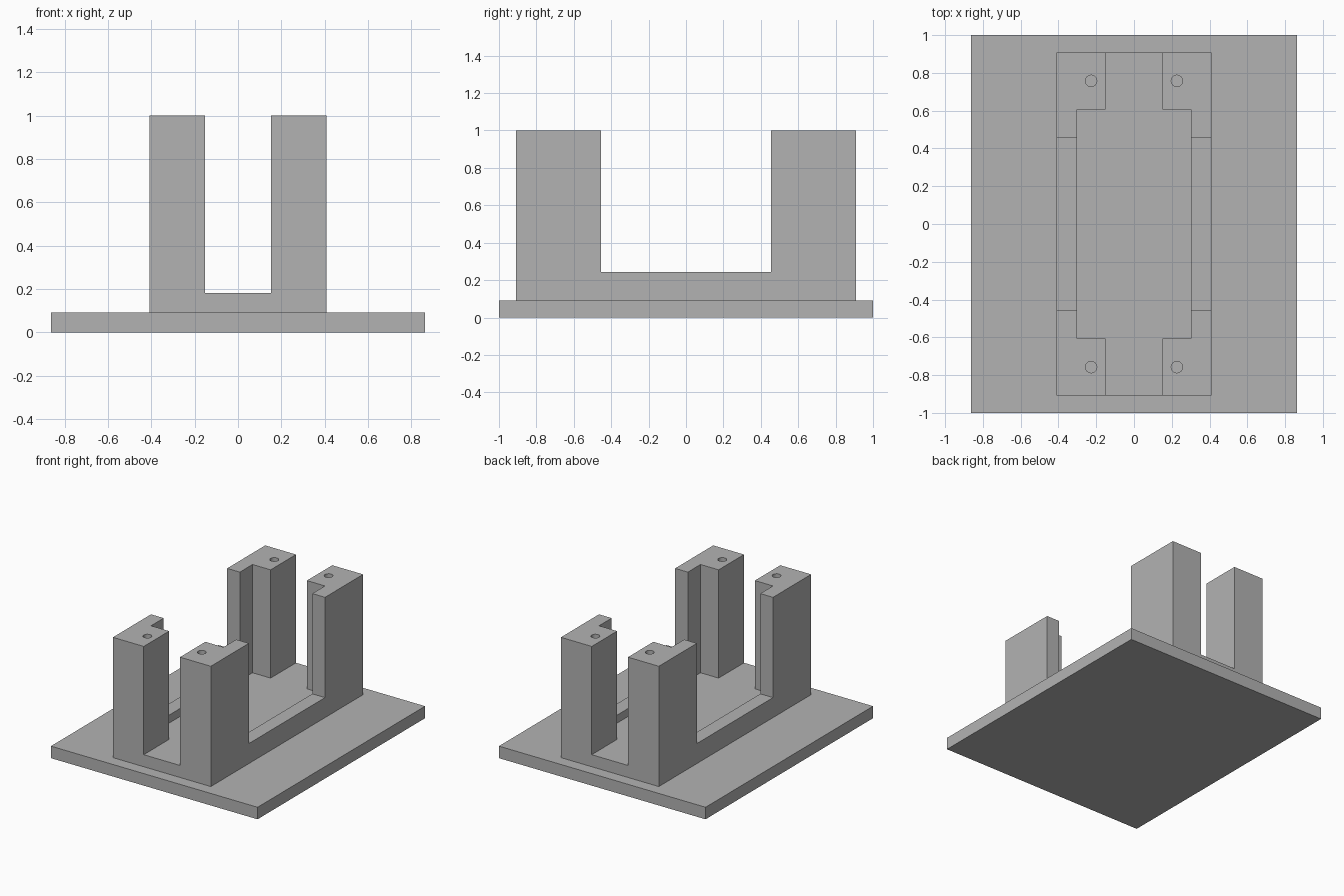
import bpy

if "Cube" in bpy.data.objects:
    bpy.data.objects.remove(bpy.data.objects["Cube"])

U = 1 / 33  # design unit: the whole part is 66 units long

grey = bpy.data.materials.new("grey plastic")
grey.diffuse_color = (0.45, 0.45, 0.45, 1)
grey.use_nodes = True
grey.node_tree.nodes["Principled BSDF"].inputs["Base Color"].default_value = grey.diffuse_color


def box(name, half_x, half_y, z0, z1):
    """Box centred on x and y, sized in design units."""
    bpy.ops.mesh.primitive_cube_add(size=1, location=(0, 0, (z0 + z1) / 2 * U))
    ob = bpy.context.object
    ob.name = name
    ob.scale = (2 * half_x * U, 2 * half_y * U, (z1 - z0) * U)
    bpy.ops.object.transform_apply(location=True, rotation=False, scale=True)
    ob.data.materials.append(grey)
    return ob


def screw_hole(x, y, depth=10):
    bpy.ops.mesh.primitive_cylinder_add(
        vertices=32, radius=U, depth=(depth + 2) * U,
        location=(x * U, y * U, (33 - depth / 2 + 1) * U))
    ob = bpy.context.object
    ob.name = "screw_hole_cutter"
    ob.data.materials.append(grey)
    return ob


# Flat base plate
box("base_plate", 28.5, 33, 0, 3)

# Holder block, cut down to four L-shaped corner posts around a shallow tray
holder = box("corner_post_holder", 13.5, 30, 3, 33)
cutters = [
    box("tray_cutter", 10, 20, 6, 40),
    box("end_slot_cutter", 5, 40, 6, 40),
    box("side_gap_cutter", 20, 15, 8, 40),
]
cutters += [screw_hole(x, y) for x in (-7.5, 7.5) for y in (-25, 25)]

for cutter in cutters:
    mod = holder.modifiers.new(cutter.name, "BOOLEAN")
    mod.operation = "DIFFERENCE"
    mod.solver = "EXACT"
    mod.object = cutter
    bpy.context.view_layer.objects.active = holder
    bpy.ops.object.modifier_apply(modifier=mod.name)
    bpy.data.objects.remove(cutter)

# Smooth the round holes, keep every box edge sharp
bpy.ops.object.select_all(action="DESELECT")
holder.select_set(True)
bpy.context.view_layer.objects.active = holder
bpy.ops.object.shade_smooth_by_angle()
